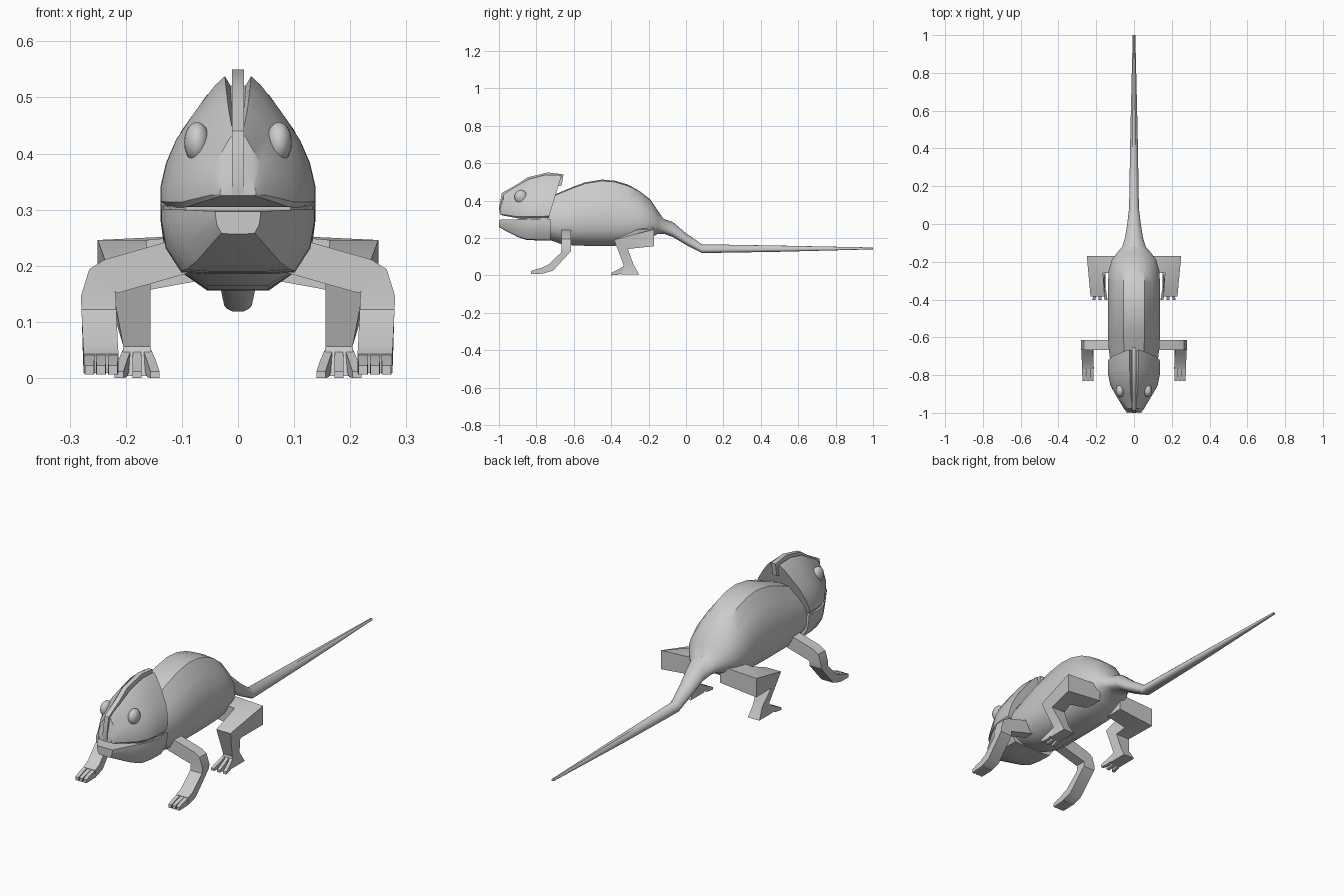
import bpy, bmesh, math
from mathutils import Vector as V


def finish(name, bm, mirror=False, angle=30):
    bmesh.ops.recalc_face_normals(bm, faces=bm.faces)
    me = bpy.data.meshes.new(name)
    bm.to_mesh(me)
    bm.free()
    ob = bpy.data.objects.new(name, me)
    bpy.context.collection.objects.link(ob)
    bpy.ops.object.select_all(action='DESELECT')
    ob.select_set(True)
    bpy.context.view_layer.objects.active = ob
    bpy.ops.object.shade_smooth_by_angle(angle=math.radians(angle))
    if mirror:
        ob.modifiers.new("Mirror", 'MIRROR').use_mirror_merge = False
    return ob


def loft(bm, rings):
    loops = [[bm.verts.new(p) for p in r] for r in rings]
    n = len(loops[0])
    for a, b in zip(loops, loops[1:]):
        for i in range(n):
            j = (i + 1) % n
            bm.faces.new((a[i], a[j], b[j], b[i]))
    bm.faces.new(loops[0])
    bm.faces.new(loops[-1])


def section(half, w, zb, zt, yb, yt=None):
    """Symmetric cross-section from a half profile of (x, z) fractions."""
    yt = yb if yt is None else yt
    pts = half + [(-x, z) for x, z in reversed(half) if x > 0]
    return [V((x * w, yb + (yt - yb) * z, zb + (zt - zb) * z)) for x, z in pts]


def box(c, u, v):
    c, u, v = V(c), V(u), V(v)
    return [c - u - v, c + u - v, c + u + v, c - u + v]


# Body and tail in one loft: y, half width, bottom, top
BODY = [(0, 0), (.4, 0), (.8, .11), (.96, .24), (1, .36), (1, .48),
        (.91, .65), (.73, .8), (.4, .98), (0, 1)]
bm = bmesh.new()
loft(bm, [section(BODY, w, b, t, y) for y, w, b, t in [
    (-.73, .125, .19, .42), (-.66, .134, .165, .45), (-.6, .137, .16, .475),
    (-.54, .138, .158, .497), (-.45, .138, .156, .512), (-.38, .138, .158, .506),
    (-.31, .137, .163, .485), (-.25, .135, .175, .452), (-.19, .118, .2, .405),
    (-.15, .088, .222, .345), (-.12, .062, .222, .302), (-.07, .047, .205, .285),
    (.0, .036, .163, .225), (.085, .026, .119, .166), (.5, .019, .126, .159),
    (1, .007, .139, .149)]])
finish("body_and_tail", bm, angle=35)

# Upper head with casque: half width, bottom, top, y at bottom, y at top
HEAD = [(0, 0), (.9, 0), (1, .05), (1, .16), (.93, .34), (.8, .52),
        (.55, .74), (.3, .93), (.17, 1), (.1, .93), (0, .93)]
bm = bmesh.new()
loft(bm, [section(HEAD, *r) for r in [
    (.032, .325, .37, -.995, -.993), (.05, .32, .435, -.98, -.975),
    (.1, .305, .48, -.9, -.9), (.125, .303, .515, -.855, -.84),
    (.137, .303, .538, -.8, -.75), (.138, .305, .535, -.735, -.665)]])
finish("upper_head", bm)

# Central ridge running from snout to the back of the casque
RIDGE = [(-.995, .327), (-1, .36), (-.985, .44), (-.9, .488), (-.85, .523),
         (-.74, .55), (-.655, .54), (-.665, .48), (-.8, .45), (-.9, .4), (-.95, .327)]
bm = bmesh.new()
loft(bm, [[V((x, y, z)) for y, z in RIDGE] for x in (-.011, .011)])
finish("head_ridge", bm)

# Lower jaw
JAW = [(0, 0), (.4, 0), (.74, .03), (.94, .4), (1, .8), (1, 1), (0, 1)]
bm = bmesh.new()
loft(bm, [section(JAW, *r) for r in [
    (.04, .257, .297, -1), (.1, .205, .3, -.9), (.125, .19, .3, -.855),
    (.136, .187, .3, -.8), (.137, .185, .3, -.725)]])
finish("lower_jaw", bm)

# Mouth interior closing the back of the gape
bm = bmesh.new()
loft(bm, [section([(0, 0), (1, 0), (1, 1), (0, 1)], *r) for r in [
    (.094, .296, .308, -.89), (.12, .296, .308, -.845), (.133, .296, .308, -.74)]])
finish("mouth_corner", bm)

# Eyes
bm = bmesh.new()
bmesh.ops.create_uvsphere(bm, u_segments=20, v_segments=12, radius=1)
bmesh.ops.scale(bm, vec=(.023, .034, .036), verts=bm.verts)
bmesh.ops.translate(bm, vec=(.073, -.883, .42), verts=bm.verts)
finish("eyes", bm, mirror=True)

# Front legs: shoulder, rounded elbow, forearm, palm, three toes
bm = bmesh.new()
D = (0, .026, 0)
loft(bm, [box((.09, -.64, .22), D, (.012, 0, .03)),
          box((.227, -.64, .181), D, (.011, 0, .03)),
          box((.242, -.64, .174), D, (.023, 0, .02)),
          box((.249, -.64, .147), D, (.031, 0, -.001)),
          box((.248, -.642, .125), (0, .026, .003), (.031, 0, 0)),
          box((.245, -.722, .042), (0, .012, -.016), (.031, 0, 0)),
          box((.244, -.765, .026), (0, .002, -.017), (.031, 0, 0))])
for x in (.223, .244, .265):
    loft(bm, [box((x, -.76, .026), (0, 0, .017), (.009, 0, 0)),
              box((x, -.8, .02), (0, 0, .013), (.009, 0, 0)),
              box((x, -.83, .014), (0, 0, .008), (.008, 0, 0))])
finish("front_legs", bm, mirror=True)

# Rear legs: hip going outward, thigh forward, shin down, splayed foot
bm = bmesh.new()
loft(bm, [box((.06, -.215, .215), (0, .045, 0), (0, 0, .04)),
          box((.207, -.215, .201), (.043, .045, 0), (0, 0, .045)),
          box((.193, -.348, .166), (.037, 0, 0), (0, -.037, .025)),
          box((.18, -.307, .056), (.024, 0, 0), (0, -.027, 0)),
          box((.18, -.3, .004), (.03, 0, 0), (0, -.05, 0))])
for s in (-1, 0, 1):
    loft(bm, [box((.18 + s * .016, -.32, .04), (.007, 0, 0), (0, 0, .016)),
              box((.18 + s * .026, -.365, .016), (.008, 0, 0), (0, 0, .014)),
              box((.18 + s * .032, -.402, .006), (.008, 0, 0), (0, 0, .006))])
finish("rear_legs", bm, mirror=True)
